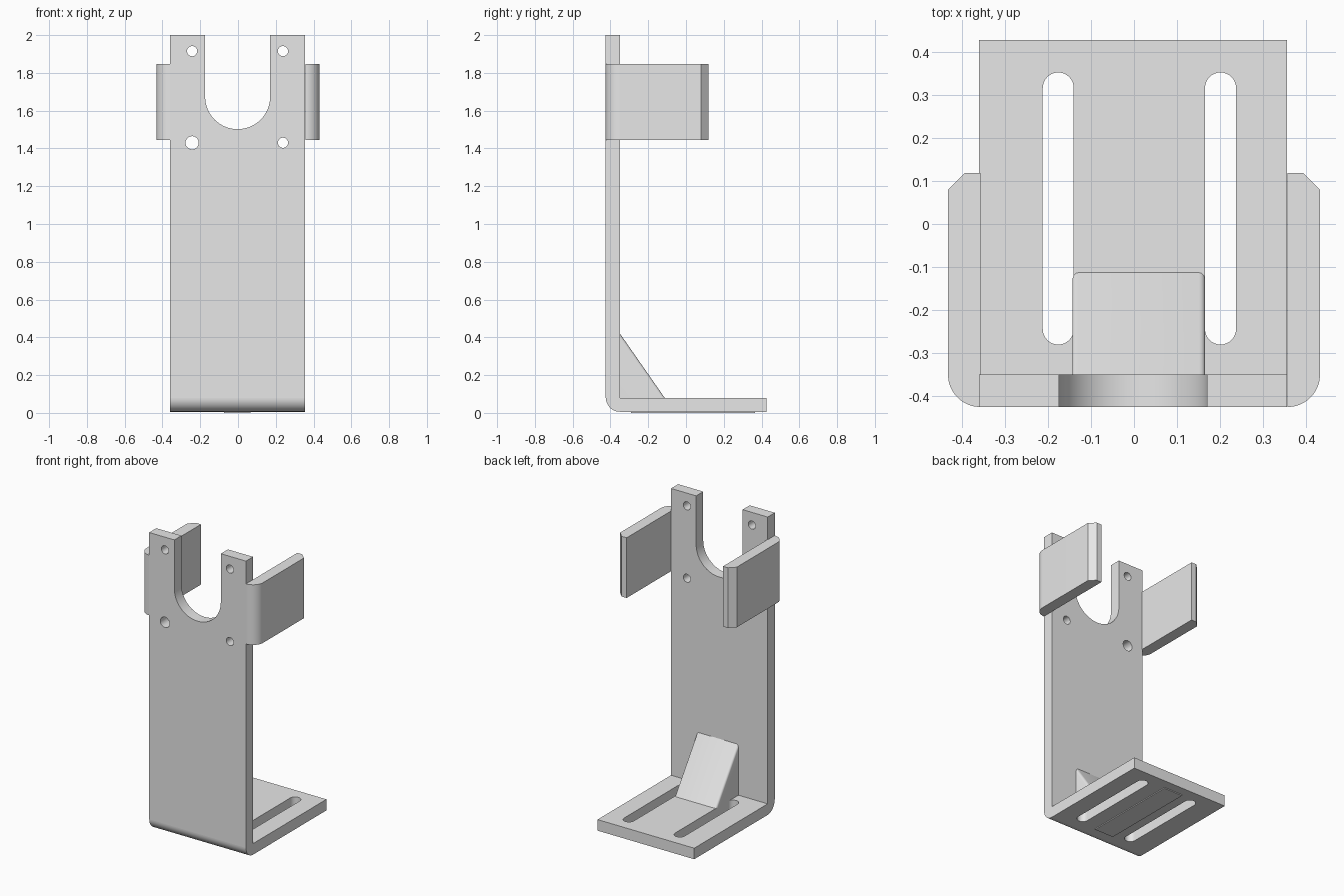
import bpy, bmesh, math
from mathutils import Matrix

cube = bpy.data.objects.get("Cube")
if cube:
    bpy.data.objects.remove(cube, do_unlink=True)

metal = bpy.data.materials.new("light_grey_metal")
metal.use_nodes = True
GREY = (0.8, 0.8, 0.8, 1)
metal.diffuse_color = GREY
metal.node_tree.nodes["Principled BSDF"].inputs["Base Color"].default_value = GREY

# Profile axes followed by the extrusion axis
AXES = {"xy": (0, 1, 2), "xz": (0, 2, 1), "yz": (1, 2, 0)}


def arc(cx, cy, r, start, end, steps=16):
    angles = [math.radians(start + (end - start) * i / steps) for i in range(steps + 1)]
    return [(cx + r * math.cos(a), cy + r * math.sin(a)) for a in angles]


def circle(cx, cy, r):
    return arc(cx, cy, r, 0, 360, 32)[:-1]


def slot(cx, low, high, r):
    return arc(cx, high - r, r, 0, 180) + arc(cx, low + r, r, 180, 360)


def box(u0, u1, v0, v1):
    return [(u0, v0), (u1, v0), (u1, v1), (u0, v1)]


def extrude(name, plane, loops, low, high, round_slope=0):
    """Fill the first loop, with the others as holes, and extrude it."""
    u, v, w = AXES[plane]

    def place(p):
        co = [0, 0, 0]
        co[u], co[v], co[w] = p[0], p[1], low
        return co

    bm = bmesh.new()
    for loop in loops:
        verts = [bm.verts.new(place(p)) for p in loop]
        for a, b in zip(verts, verts[1:] + verts[:1]):
            bm.edges.new((a, b))
    bmesh.ops.triangle_fill(bm, use_beauty=True, edges=bm.edges[:])
    out = bmesh.ops.extrude_face_region(bm, geom=bm.faces[:], use_keep_orig=True)
    shift = [0, 0, 0]
    shift[w] = high - low
    moved = [g for g in out["geom"] if isinstance(g, bmesh.types.BMVert)]
    bmesh.ops.translate(bm, verts=moved, vec=shift)
    bmesh.ops.recalc_face_normals(bm, faces=bm.faces[:])
    if round_slope:
        slopes = []
        for e in bm.edges:
            d = e.verts[1].co - e.verts[0].co
            if abs(d.x) < 1e-4 and abs(d.y) > 1e-3 and abs(d.z) > 1e-3:
                slopes.append(e)
        bmesh.ops.bevel(bm, geom=slopes, offset=round_slope, segments=4,
                        profile=0.5, affect='EDGES')
    mesh = bpy.data.meshes.new(name)
    bm.to_mesh(mesh)
    bm.free()
    mesh.materials.append(metal)
    ob = bpy.data.objects.new(name, mesh)
    bpy.context.collection.objects.link(ob)
    bpy.ops.object.select_all(action='DESELECT')
    ob.select_set(True)
    bpy.context.view_layer.objects.active = ob
    bpy.ops.object.shade_smooth_by_angle(angle=math.radians(30))
    return ob


LEFT, RIGHT = 0.356, -0.36
FRONT, INNER, BACK = -0.425, -0.35, 0.427
UNDER, FLOOR = 0.006, 0.08

# Upright plate with the U-shaped cradle and four screw holes
upright = [(RIGHT, FLOOR), (LEFT, FLOOR), (LEFT, 2), (0.17, 2)]
upright += arc(-0.002, 1.674, 0.172, 0, -180, 32)
upright += [(-0.174, 2), (RIGHT, 2)]
holes = [circle(x, z, r) for x, z, r in (
    (-0.243, 1.915, 0.027), (0.238, 1.915, 0.027),
    (-0.243, 1.43, 0.035), (0.238, 1.43, 0.027))]
extrude("upright_plate", "xz", [upright] + holes, FRONT, INNER)

# Rounded bend joining the upright and the base
bend = [(INNER, FLOOR)] + arc(INNER, FLOOR, FLOOR - UNDER, 180, 270)
extrude("lower_bend", "yz", [bend], RIGHT, LEFT)

# Base with two long adjustment slots, and the thin pad beneath it
slots = [slot(x, -0.28, 0.352, 0.036) for x in (-0.176, 0.201)]
extrude("base_plate", "xy", [box(RIGHT, LEFT, INNER, BACK)] + slots, UNDER, FLOOR)
extrude("underside_pad", "xy", [box(-0.075, 0.065, -0.29, 0.365)], 0, UNDER)

# Side flanges with a rounded front corner and chamfered rear edge
for name, side in (("left_flange", 1), ("right_flange", -1)):
    outline = [(0.357, FRONT)] + arc(0.357, INNER, 0.075, -90, 0)
    outline += [(0.432, 0.08), (0.394, 0.118), (0.357, 0.118)]
    outline = [(side * x, y) for x, y in outline]
    extrude(name, "xy", [outline], 1.445, 1.848)

# Triangular gusset with softened sloping edges
gusset = [(INNER, FLOOR), (-0.113, FLOOR), (INNER, 0.42)]
extrude("gusset", "yz", [gusset], -0.143, 0.165, round_slope=0.014)
